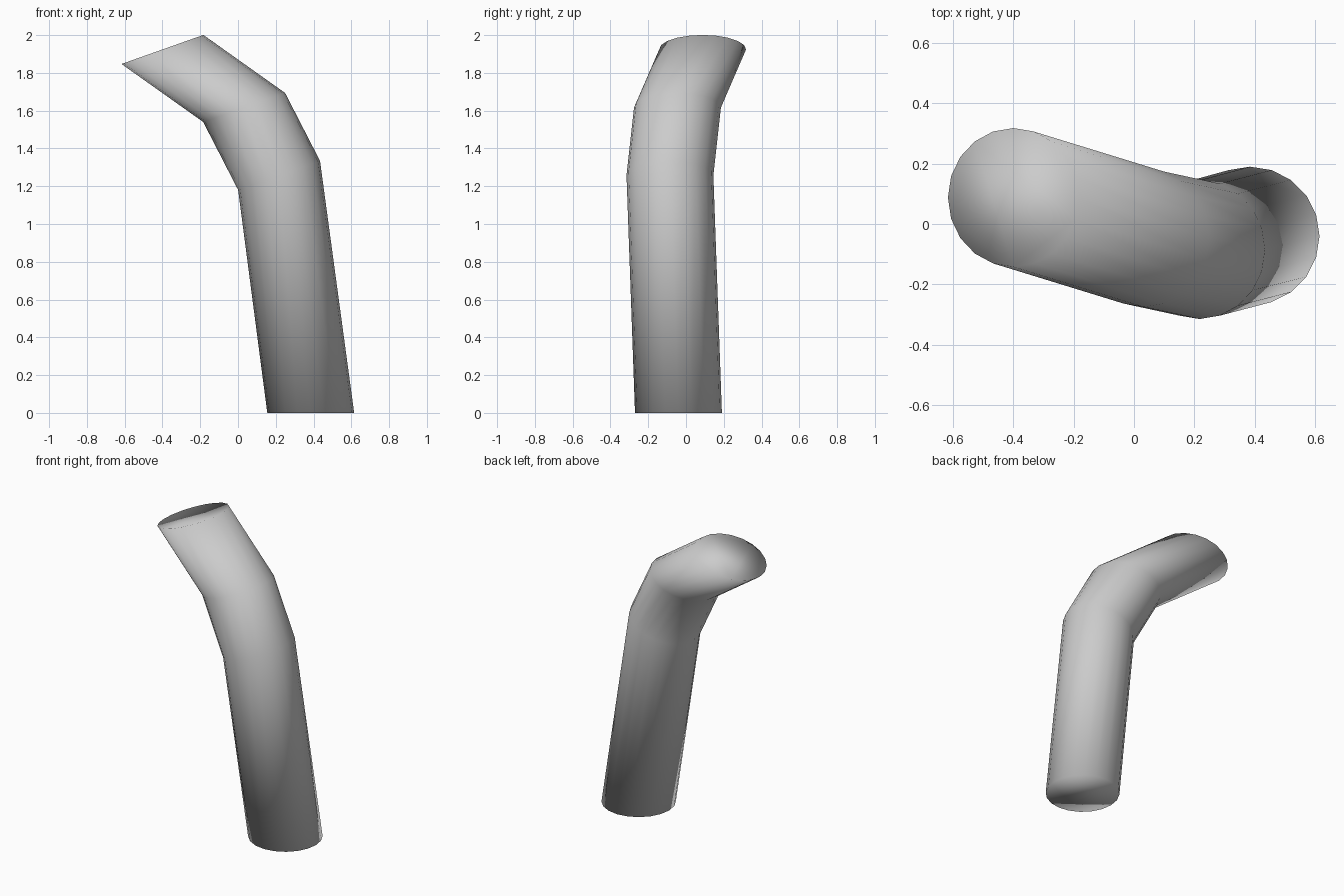
import bpy, bmesh, math
from mathutils import Matrix, Vector

if "Cube" in bpy.data.objects:
    bpy.data.objects.remove(bpy.data.objects["Cube"])

SIDES = 20
RADIUS = 0.23
TILT = math.radians(-19.5)

# Ring centres along the pipe, with the tilt of each ring about y
RINGS = [((0.385, -0.04, 0.0), 0.0),
         ((0.2175, -0.085, 1.257), TILT),
         ((0.0325, -0.045, 1.617), TILT),
         ((-0.40, 0.088, 1.924), TILT)]


def add_ring(bm, centre, tilt):
    m = Matrix.Translation(Vector(centre)) @ Matrix.Rotation(tilt, 4, 'Y')
    return [bm.verts.new(m @ Vector((RADIUS * math.cos(a), RADIUS * math.sin(a), 0)))
            for a in (2 * math.pi * i / SIDES for i in range(SIDES))]


# Bent pipe: walls between rings, closed by a flat cap at each end
bm = bmesh.new()
rings = [add_ring(bm, c, t) for c, t in RINGS]
for low, high in zip(rings, rings[1:]):
    for i in range(SIDES):
        j = (i + 1) % SIDES
        bm.faces.new((low[i], low[j], high[j], high[i]))
bm.faces.new(rings[0][::-1])
bm.faces.new(rings[-1])
for f in bm.faces:
    f.smooth = True

mesh = bpy.data.meshes.new("bent_pipe")
bm.to_mesh(mesh)
bm.free()
pipe = bpy.data.objects.new("bent_pipe", mesh)
bpy.context.collection.objects.link(pipe)
